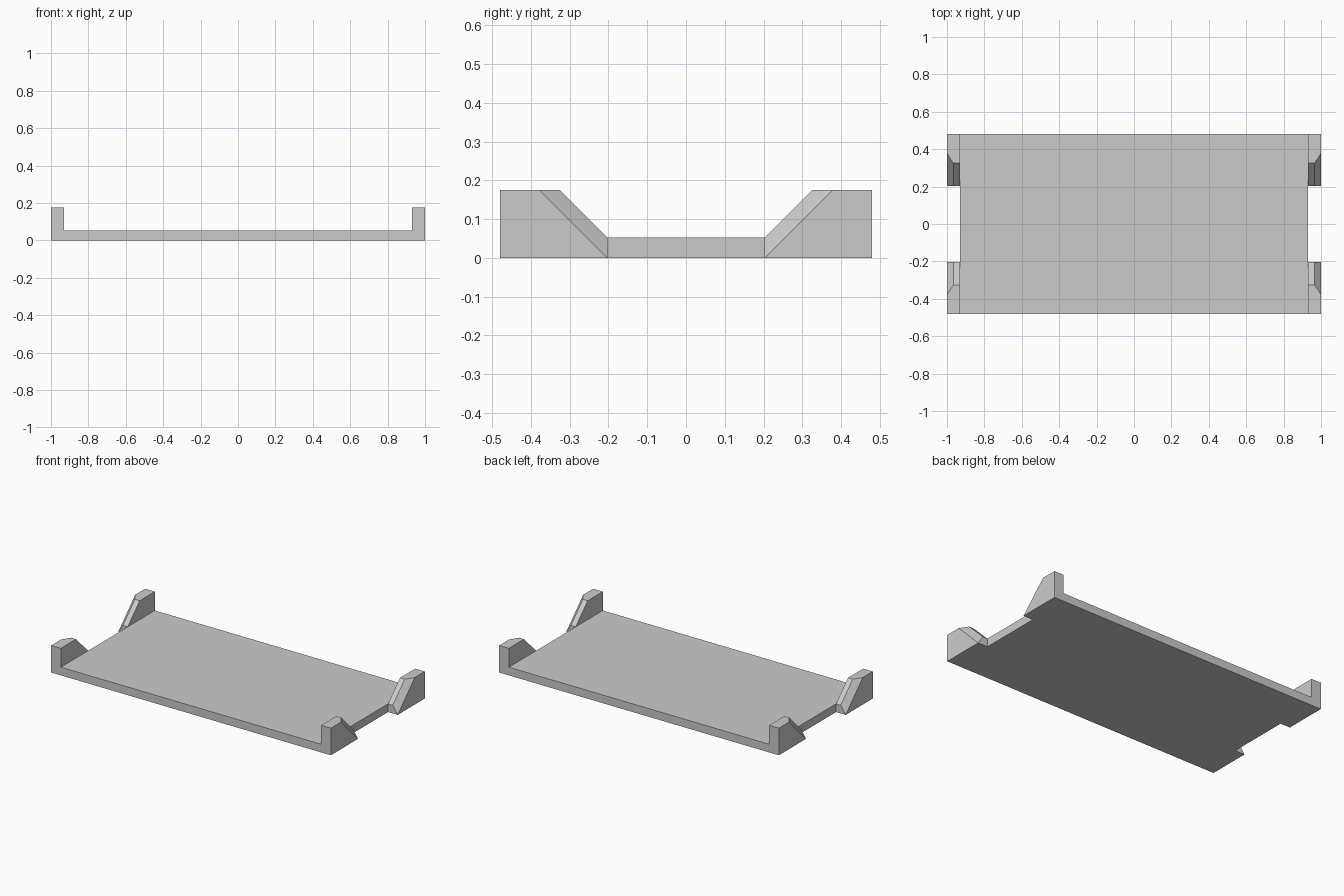
import bpy
import bmesh

cube = bpy.data.objects.get("Cube")
if cube:
    bpy.data.objects.remove(cube, do_unlink=True)

HALF_LENGTH, HALF_WIDTH = 1.0, 0.48
FLOOR_X, BEVEL_X = 0.931, 0.965
FLOOR_TOP, POST_TOP = 0.053, 0.175
NOTCH_Y = 0.203

grey = bpy.data.materials.new("plain_grey")
grey.use_nodes = True
colour = (0.6, 0.6, 0.6, 1)
grey.diffuse_color = colour
grey.node_tree.nodes["Principled BSDF"].inputs["Base Color"].default_value = colour


def finish(name, bm):
    bmesh.ops.recalc_face_normals(bm, faces=bm.faces)
    mesh = bpy.data.meshes.new(name)
    bm.to_mesh(mesh)
    bm.free()
    mesh.materials.append(grey)
    bpy.context.collection.objects.link(bpy.data.objects.new(name, mesh))


# Flat tray floor
bm = bmesh.new()
bmesh.ops.create_cube(bm, size=1)
for v in bm.verts:
    v.co.x *= 2 * FLOOR_X
    v.co.y *= 2 * HALF_WIDTH
    v.co.z = FLOOR_TOP if v.co.z > 0 else 0
finish("floor", bm)


# Corner bracket: sloped side wall whose outer edge is bevelled to the base
def corner_bracket(name, sx, sy):
    inner_profile = [(HALF_WIDTH, 0), (HALF_WIDTH, POST_TOP),
                     (NOTCH_Y + POST_TOP - FLOOR_TOP, POST_TOP),
                     (NOTCH_Y, FLOOR_TOP), (NOTCH_Y, 0)]
    outer_profile = [(HALF_WIDTH, 0), (HALF_WIDTH, POST_TOP),
                     (NOTCH_Y + POST_TOP, POST_TOP), (NOTCH_Y, 0)]
    bm = bmesh.new()
    for x, profile in ((FLOOR_X, inner_profile), (BEVEL_X, inner_profile),
                       (HALF_LENGTH, outer_profile)):
        for y, z in profile:
            bm.verts.new((sx * x, sy * y, z))
    # Every bracket is convex, so its hull is the exact solid
    hull = bmesh.ops.convex_hull(bm, input=bm.verts)
    bmesh.ops.dissolve_limit(bm, angle_limit=0.01, verts=bm.verts, edges=bm.edges)
    finish(name, bm)


for sx, side in ((1, "left"), (-1, "right")):
    for sy, end in ((-1, "front"), (1, "back")):
        corner_bracket(f"{end}_{side}_bracket", sx, sy)
